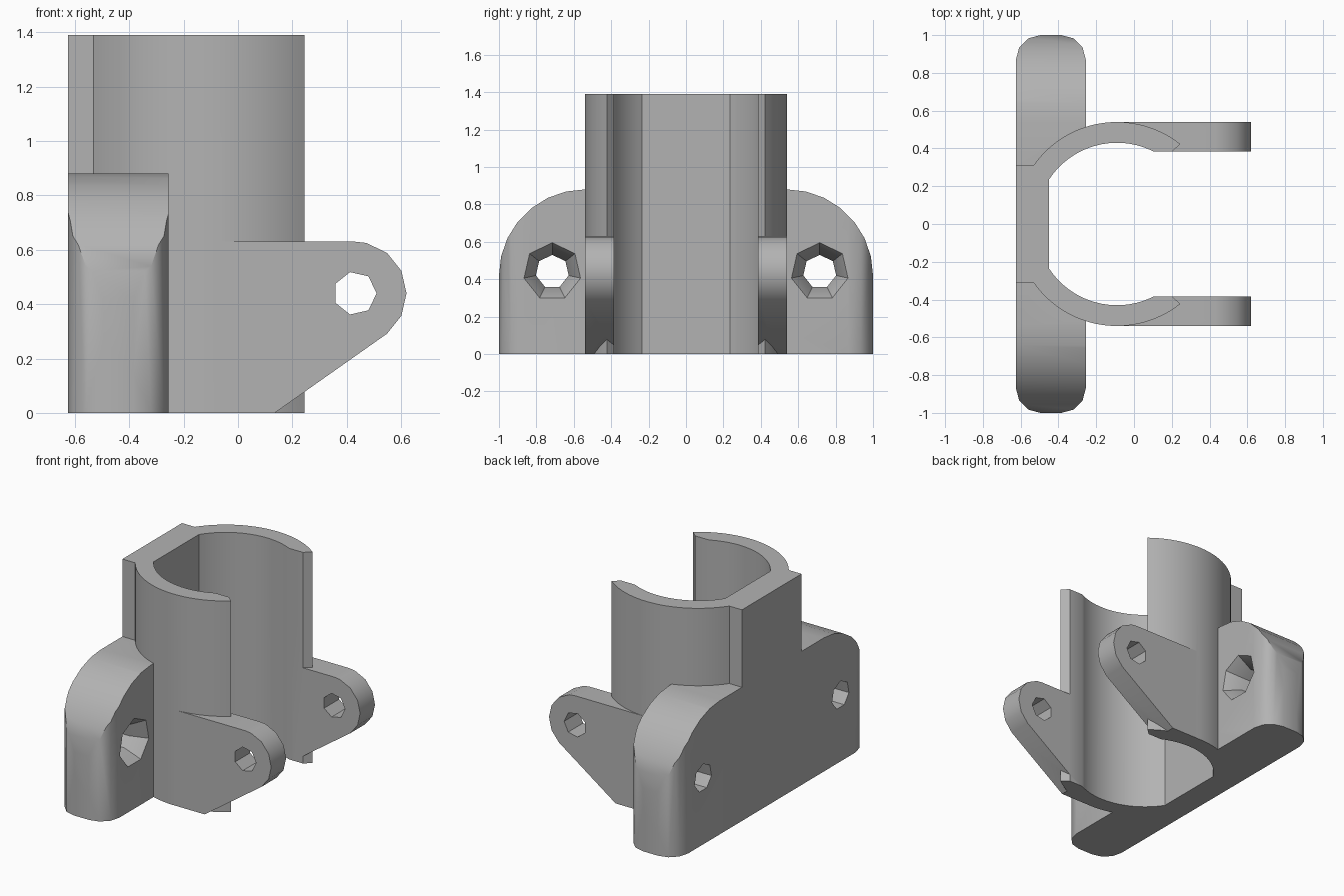
import bpy
import bmesh
from math import cos, sin, radians, asin, acos, degrees
from mathutils import Vector

cube = bpy.data.objects.get("Cube")
if cube:
    bpy.data.objects.remove(cube, do_unlink=True)

grey = bpy.data.materials.new("plain_grey")
grey.use_nodes = True
grey.diffuse_color = (0.45, 0.45, 0.45, 1)
grey.node_tree.nodes["Principled BSDF"].inputs["Base Color"].default_value = grey.diffuse_color

AXES = {"x": lambda u, v, w: (w, u, v),
        "y": lambda u, v, w: (u, w, v),
        "z": lambda u, v, w: (u, v, w)}


def arc(cx, cy, r, start, end, steps):
    angles = [radians(start + (end - start) * i / steps) for i in range(steps + 1)]
    return [(cx + r * cos(a), cy + r * sin(a)) for a in angles]


def finish(name, bm):
    bmesh.ops.recalc_face_normals(bm, faces=bm.faces)
    mesh = bpy.data.meshes.new(name)
    bm.to_mesh(mesh)
    bm.free()
    mesh.materials.append(grey)
    ob = bpy.data.objects.new(name, mesh)
    bpy.context.collection.objects.link(ob)
    return ob


def loft(name, axis, sections):
    """Solid through matching outlines, each given as (outline, position on axis)."""
    bm = bmesh.new()
    rings = [[bm.verts.new(AXES[axis](u, v, w)) for u, v in pts] for pts, w in sections]
    for a, b in zip(rings, rings[1:]):
        for i in range(len(a)):
            j = (i + 1) % len(a)
            bm.faces.new((a[i], a[j], b[j], b[i]))
    bm.faces.new(rings[0])
    bm.faces.new(rings[-1])
    return finish(name, bm)


def prism(name, axis, outline, low, high):
    return loft(name, axis, [(outline, low), (outline, high)])


def combine(target, other, operation):
    mod = target.modifiers.new(operation, "BOOLEAN")
    mod.operation = operation
    mod.solver = "EXACT"
    mod.object = other
    bpy.context.view_layer.update()
    result = bpy.data.meshes.new_from_object(
        target.evaluated_get(bpy.context.evaluated_depsgraph_get()))
    target.modifiers.clear()
    target.data = result
    bpy.data.objects.remove(other, do_unlink=True)


def mirrored(half):
    return half + [(x, -y) for x, y in reversed(half)]


CX, OUTER, INNER, HEIGHT = -0.09, 0.54, 0.43, 1.39
BACK, FRONT, GAP = -0.625, -0.255, 0.385

# Sleeve: split tube with a square spine at the back
sleeve_half = [(BACK, 0.31)]
sleeve_half += arc(CX, 0, OUTER, 180 - degrees(asin(0.31 / OUTER)),
                   degrees(acos(0.335 / OUTER)), 24)
sleeve_half += [(0.20, GAP - 0.003)]
bracket = prism("clamp_bracket", "z", mirrored(sleeve_half), 0, HEIGHT)

# Mounting flange: domed plate with rounded vertical corners
dome = [(1, 0)] + arc(0.54, 0.42, 0.46, 0, 90, 7)
dome += [(-y, z) for y, z in reversed(dome)]
flange = prism("mounting_flange", "x", dome, BACK, FRONT)
corner = 0.13
plan_half = arc(BACK + corner, 1 - corner, corner, 180, 90, 3)
plan_half += arc(FRONT - corner, 1 - corner, corner, 90, 0, 3)
plan = prism("flange_plan", "z", mirrored(plan_half), -0.1, 1)
combine(flange, plan, "INTERSECT")
combine(bracket, flange, "UNION")

# Clamp lugs either side of the slot
step = 360 / 14
lug_outline = [(-0.06, 0), (-0.06, 0.63), (0.43, 0.63)]
lug_outline += arc(0.43, 0.44, 0.19, 3 * step, -2 * step, 5) + [(0.135, 0)]
for side in (-1, 1):
    lug = prism("clamp_lug", "y", lug_outline, side * (GAP - 0.02), side * OUTER)
    combine(bracket, lug, "UNION")

# Bore and front slot
bore_half = arc(CX, 0, INNER, degrees(acos(-0.36 / INNER)), degrees(asin(GAP / INNER)), 20)
bore_half += [(1, GAP)]
combine(bracket, prism("bore", "z", mirrored(bore_half), -0.1, 1.5), "DIFFERENCE")


def heptagon(cx, cy, r, start):
    return arc(cx, cy, r, start, start + 360, 7)[:-1]


# Countersunk flange holes and clamp bolt holes
for side in (-1, 1):
    small = heptagon(side * 0.715, 0.44, 0.09, 90)
    large = heptagon(side * 0.715, 0.44, 0.155, 90)
    screw = loft("screw_hole", "x", [(small, BACK - 0.1), (small, FRONT - 0.1),
                                     (large, FRONT), (large, FRONT + 0.1)])
    combine(bracket, screw, "DIFFERENCE")
combine(bracket, prism("bolt_hole", "y", heptagon(0.43, 0.44, 0.08, 0), -1, 1), "DIFFERENCE")

# One material and smooth curves with crisp edges
bracket.data.materials.clear()
bracket.data.materials.append(grey)
bpy.ops.object.select_all(action="DESELECT")
bracket.select_set(True)
bpy.context.view_layer.objects.active = bracket
bpy.ops.object.shade_smooth_by_angle(angle=radians(33))
